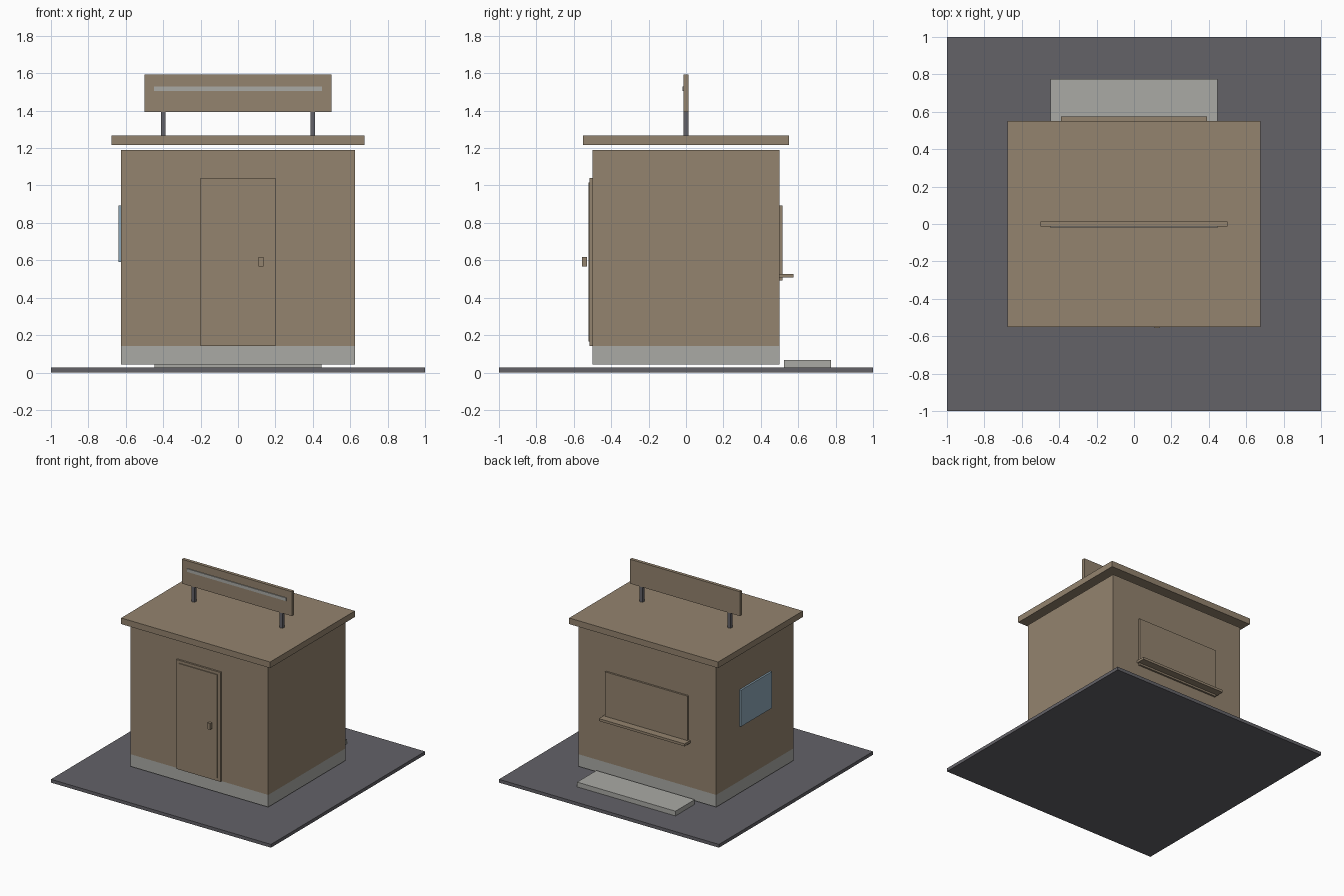
import bpy
import bmesh

if "Cube" in bpy.data.objects:
    bpy.data.objects.remove(bpy.data.objects["Cube"], do_unlink=True)


def make_material(name, rgb):
    mat = bpy.data.materials.new(name)
    mat.use_nodes = True
    mat.diffuse_color = (*rgb, 1)
    mat.node_tree.nodes["Principled BSDF"].inputs["Base Color"].default_value = (*rgb, 1)
    return mat


tan = make_material("tan_paint", (0.295, 0.228, 0.157))
concrete = make_material("pale_concrete", (0.40, 0.40, 0.375))
asphalt = make_material("dark_asphalt", (0.125, 0.122, 0.137))
glass = make_material("blue_glass", (0.27, 0.39, 0.48))


def box(name, mat, x, y, z):
    """Box spanning the given (low, high) range on each axis."""
    spans = (x, y, z)
    bm = bmesh.new()
    bmesh.ops.create_cube(bm, size=1)
    for v in bm.verts:
        v.co = [(lo + hi) / 2 + c * (hi - lo) for c, (lo, hi) in zip(v.co, spans)]
    mesh = bpy.data.meshes.new(name)
    bm.to_mesh(mesh)
    bm.free()
    mesh.materials.append(mat)
    obj = bpy.data.objects.new(name, mesh)
    bpy.context.collection.objects.link(obj)
    return obj


def mid(half):
    return (-half, half)


# Ground slab and the low step behind the hut
box("ground_slab", asphalt, mid(1), mid(1), (0, 0.027))
box("back_step", concrete, mid(0.447), (0.525, 0.775), (0.027, 0.066))

# Hut body with its flush plinth, and the overhanging roof
box("plinth", concrete, mid(0.625), mid(0.5), (0.042, 0.142))
box("walls", tan, mid(0.625), mid(0.5), (0.142, 1.19))
box("roof", tan, mid(0.677), mid(0.55), (1.217, 1.267))

# Front door
box("door_frame", tan, mid(0.2), (-0.515, -0.5), (0.142, 1.04))
box("door_leaf", tan, mid(0.175), (-0.522, -0.515), (0.167, 1.017))
box("door_handle", tan, (0.11, 0.135), (-0.555, -0.53), (0.567, 0.617))

# Serving hatch and its counter at the back
box("serving_hatch", tan, mid(0.375), (0.5, 0.515), (0.492, 0.892))
box("serving_counter", tan, mid(0.39), (0.5, 0.575), (0.507, 0.527))

# Side window
box("side_window", glass, (-0.64, -0.625), mid(0.2), (0.592, 0.892))

# Rooftop sign on two posts, with a light strip on its front
for side, sign in (("right", -1), ("left", 1)):
    c = sign * 0.4
    box("sign_post_" + side, asphalt, (c - 0.0125, c + 0.0125), mid(0.0125), (1.267, 1.392))
box("sign_board", tan, mid(0.5), mid(0.0135), (1.392, 1.592))
box("sign_strip", concrete, mid(0.45), (-0.02, -0.0135), (1.504, 1.53))
